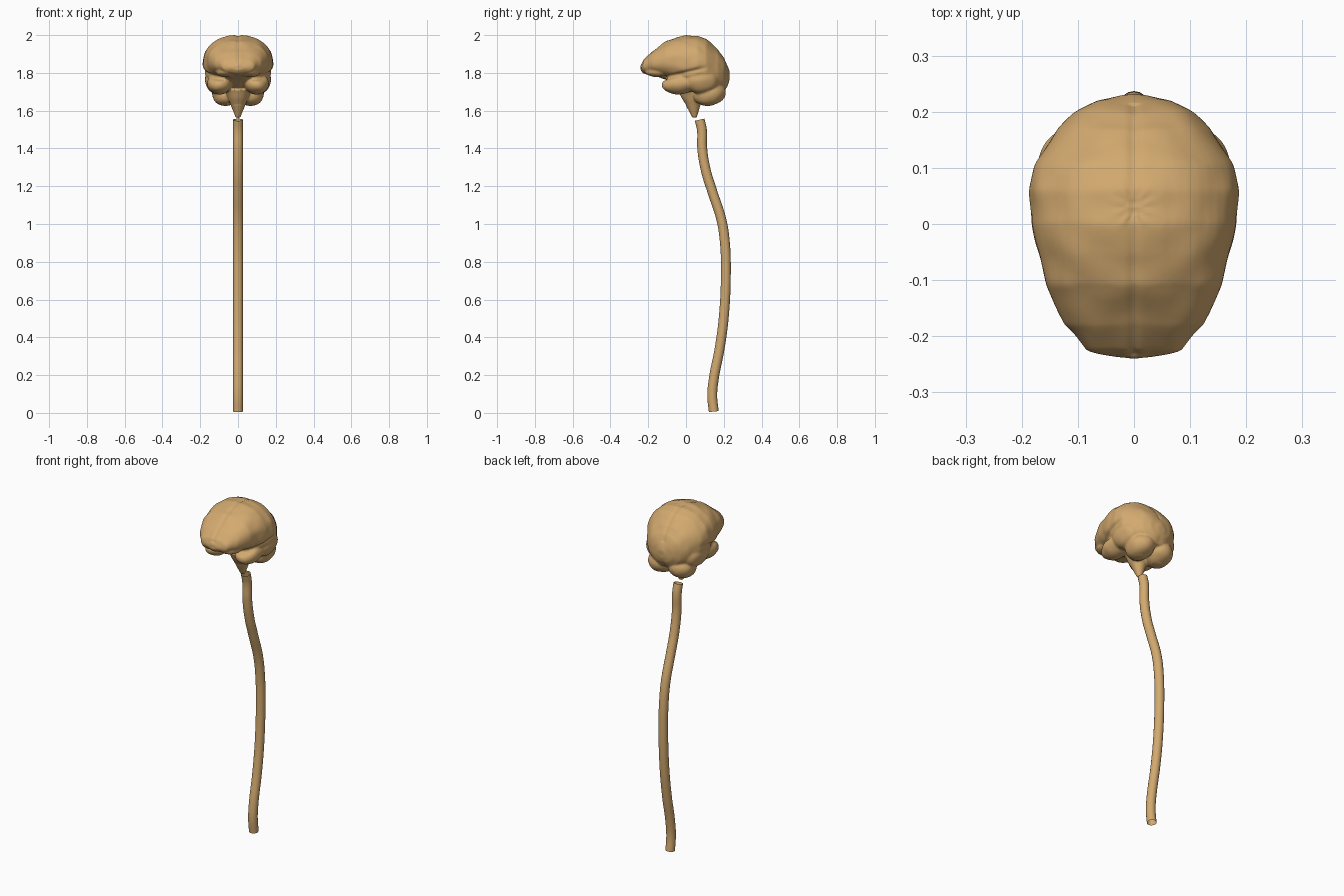
import bpy, bmesh, math
from mathutils import Vector, Matrix, noise

if "Cube" in bpy.data.objects:
    bpy.data.objects.remove(bpy.data.objects["Cube"])

mat = bpy.data.materials.new("tan")
mat.diffuse_color = (0.65, 0.40, 0.16, 1)
mat.use_nodes = True
mat.node_tree.nodes["Principled BSDF"].inputs["Base Color"].default_value = mat.diffuse_color

# ---------- brain: lofted cerebrum plus lobes, fused by remeshing ----------
# coronal sections: y, bottom z, top z, half width
SECTIONS = [
    (-.240, 1.815, 1.84, .035), (-.225, 1.798, 1.87, .085), (-.18, 1.788, 1.913, .125),
    (-.107, 1.765, 1.968, .157), (-.054, 1.735, 1.988, .170), (0, 1.71, 2.001, .184),
    (.06, 1.70, 1.997, .187), (.107, 1.69, 1.98, .176), (.17, 1.69, 1.925, .137),
    (.20, 1.70, 1.885, .105), (.222, 1.735, 1.835, .065), (.230, 1.76, 1.805, .025)]
N = 48
bm = bmesh.new()


def spow(v, e):
    return math.copysign(abs(v) ** e, v)


rings = []
for y, z0, z1, w in SECTIONS:
    ring = []
    for i in range(N):
        a = 2 * math.pi * i / N
        ring.append(bm.verts.new((w * spow(math.cos(a), .92), y,
                                  (z0 + z1) / 2 + (z1 - z0) / 2 * spow(math.sin(a), .92))))
    rings.append(ring)
for r, s in zip(rings, rings[1:]):
    for i in range(N):
        j = (i + 1) % N
        bm.faces.new((r[i], r[j], s[j], s[i]))
bm.faces.new(rings[0])
bm.faces.new(rings[-1])


def ellipsoid(loc, size, tilt=0):
    m = (Matrix.Translation(loc) @ Matrix.Rotation(math.radians(tilt), 4, 'X')
         @ Matrix.Diagonal((*size, 1)))
    bmesh.ops.create_uvsphere(bm, u_segments=32, v_segments=20, radius=1, matrix=m)


for s in (-1, 1):
    # temporal lobe, rear side lobe, cerebellum half, orbital bulge
    ellipsoid((s * .098, -.025, 1.745), (.066, .105, .056), 8)
    ellipsoid((s * .110, .075, 1.765), (.066, .10, .075), 0)
    ellipsoid((s * .066, .125, 1.688), (.072, .087, .062), 12)
    ellipsoid((s * .055, -.14, 1.805), (.06, .08, .03), 0)
# brain stem
top, tip = Vector((0, .03, 1.72)), Vector((0, .046, 1.562))
axis = tip - top
bmesh.ops.create_cone(bm, cap_ends=True, segments=24, radius1=.075, radius2=.012,
                      depth=axis.length,
                      matrix=Matrix.Translation((top + tip) / 2)
                      @ axis.to_track_quat('Z', 'Y').to_matrix().to_4x4())
bmesh.ops.recalc_face_normals(bm, faces=bm.faces)
me = bpy.data.meshes.new("brain")
bm.to_mesh(me)
bm.free()
brain = bpy.data.objects.new("brain", me)
bpy.context.collection.objects.link(brain)
bpy.context.view_layer.objects.active = brain
brain.select_set(True)
rm = brain.modifiers.new("fuse", 'REMESH')
rm.mode = 'VOXEL'
rm.voxel_size = .005
sm = brain.modifiers.new("soften", 'SMOOTH')
sm.factor = .5
sm.iterations = 10
for name in ("fuse", "soften"):
    bpy.ops.object.modifier_apply(modifier=name)

# folds: mirrored soft lumps, side fissures, midline groove, crown pinch
bm = bmesh.new()
bm.from_mesh(brain.data)
bm.normal_update()
moves = []
for v in bm.verts:
    x, y, z = abs(v.co.x), v.co.y, v.co.z
    d = 0
    if z > 1.63:
        d += .004 * noise.noise(Vector((x, y, z)) * 17)
    if x > .07 and -.14 < y < .12:
        d -= .009 * math.exp(-((z - 1.768 - .25 * (y + .13)) / .012) ** 2) * min(1, (.12 - y) / .06)
    if z > 1.85:
        d -= .004 * math.exp(-(x / .009) ** 2)
        r = math.hypot(x, y - .03)
        ang = math.atan2(y - .03, x)
        d -= .005 * math.exp(-(r / .03) ** 2) * (.6 + .4 * math.cos(10 * ang))
    moves.append(v.normal * d)
for v, m in zip(bm.verts, moves):
    v.co += m
bm.to_mesh(brain.data)
bm.free()
brain.data.materials.append(mat)
bpy.ops.object.shade_smooth()

# ---------- spinal cord: open tube along an S-shaped path (y, z) ----------
PATH = [(.072, 1.552), (.084, 1.50), (.086, 1.40), (.106, 1.28), (.14, 1.17), (.188, 1.02),
        (.206, .90), (.211, .77), (.202, .53), (.178, .34), (.147, .18), (.139, .09), (.147, .007)]
cu = bpy.data.curves.new("spinal_cord", 'CURVE')
cu.dimensions = '3D'
cu.bevel_depth = .026
cu.bevel_resolution = 6
cu.resolution_u = 8
sp = cu.splines.new('BEZIER')
sp.bezier_points.add(len(PATH) - 1)
for p, (y, z) in zip(sp.bezier_points, PATH):
    p.co = (0, y, z)
    p.handle_left_type = p.handle_right_type = 'AUTO'
cord = bpy.data.objects.new("spinal_cord", cu)
bpy.context.collection.objects.link(cord)
bpy.ops.object.select_all(action='DESELECT')
cord.select_set(True)
bpy.context.view_layer.objects.active = cord
bpy.ops.object.convert(target='MESH')
cord = bpy.context.object
cord.data.materials.clear()
cord.data.materials.append(mat)
bpy.ops.object.shade_smooth()
